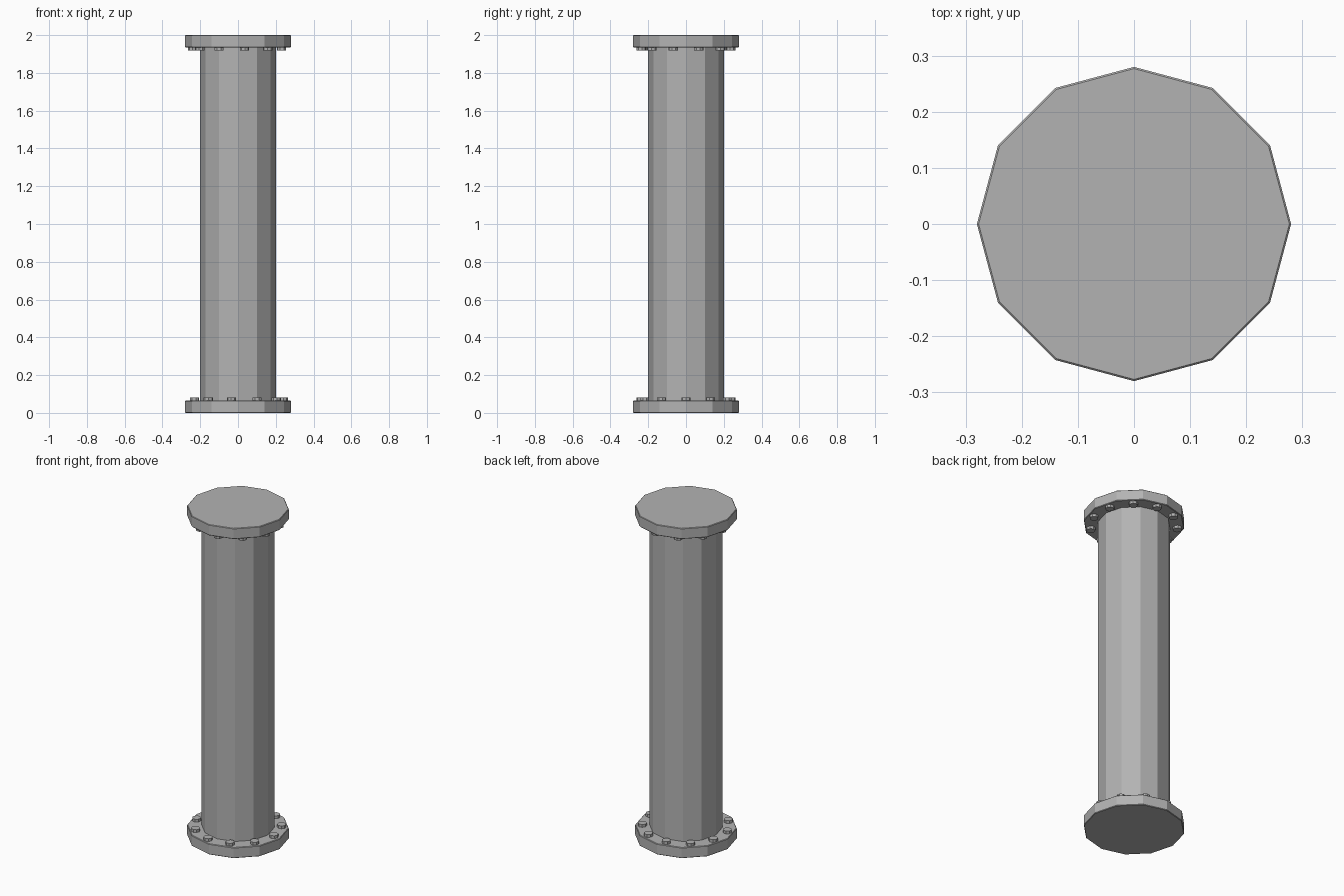
import bpy
import math
from mathutils import Matrix

cube = bpy.data.objects.get("Cube")
if cube:
    bpy.data.objects.remove(cube, do_unlink=True)

HEIGHT = 2.0
FLANGE_HEIGHT = 0.065
FLANGE_RADIUS = 0.28
BOLT_HEIGHT = 0.017
BOLT_COUNT = 11

steel = bpy.data.materials.new("grey steel")
steel.use_nodes = True
steel.diffuse_color = (0.45, 0.45, 0.45, 1)
steel.node_tree.nodes["Principled BSDF"].inputs["Base Color"].default_value = steel.diffuse_color


def prism(name, sides, radius, bottom, top, x=0, y=0, turn=0):
    """Upright flat-sided cylinder with its first corner at the given turn."""
    bpy.ops.mesh.primitive_cylinder_add(
        vertices=sides, radius=radius, depth=top - bottom,
        location=(x, y, (bottom + top) / 2))
    part = bpy.context.object
    part.name = name
    part.data.transform(Matrix.Rotation(turn - math.pi / 2, 4, "Z"))
    part.data.materials.append(steel)
    return part


# Twelve-sided pipe
prism("pipe", 12, 0.2, FLANGE_HEIGHT, HEIGHT - FLANGE_HEIGHT)

# End flanges with a fine chamfer
for name, base in (("bottom", 0), ("top", HEIGHT - FLANGE_HEIGHT)):
    flange = prism(name + "_flange", 12, FLANGE_RADIUS, base, base + FLANGE_HEIGHT)
    chamfer = flange.modifiers.new("chamfer", "BEVEL")
    chamfer.width = 0.003
    chamfer.segments = 1
    chamfer.limit_method = "ANGLE"
    chamfer.angle_limit = math.radians(60)

# Rings of bolt heads; the top ring is turned half way round
for name, base, start in (
        ("bottom", FLANGE_HEIGHT, 0),
        ("top", HEIGHT - FLANGE_HEIGHT - BOLT_HEIGHT, math.pi)):
    for i in range(BOLT_COUNT):
        angle = start + math.tau * i / BOLT_COUNT
        prism(f"{name}_bolt_{i + 1}", 8, 0.025, base, base + BOLT_HEIGHT,
              0.24 * math.cos(angle), 0.24 * math.sin(angle), angle)
